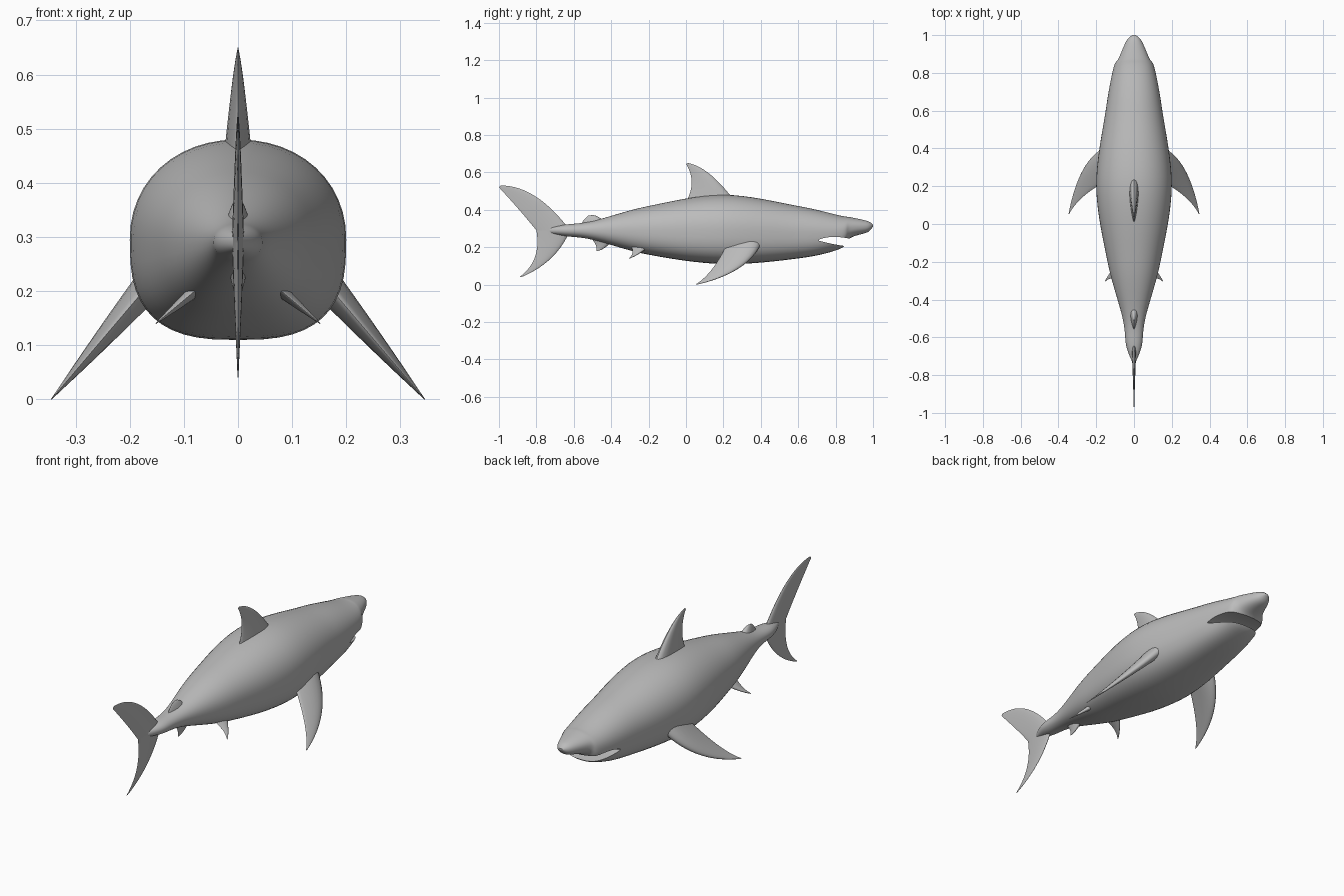
import bpy, bmesh, math
from mathutils import Vector

cube = bpy.data.objects.get("Cube")
if cube:
    bpy.data.objects.remove(cube, do_unlink=True)

shade = (0.5, 0.5, 0.5, 1)
grey = bpy.data.materials.new("shark grey")
grey.use_nodes = True
grey.diffuse_color = shade
grey.node_tree.nodes["Principled BSDF"].inputs["Base Color"].default_value = shade


def spline(rows, steps):
    """Smoothly interpolate through rows of numbers."""
    last = len(rows) - 1
    result = []
    for i in range(last):
        before, start, end, after = (Vector(rows[min(max(j, 0), last)]) for j in range(i - 1, i + 3))
        for s in range(steps):
            t = s / steps
            leave, arrive = (end - before) / 2, (after - start) / 2
            ease = t * t * (3 - 2 * t)
            result.append(start.lerp(end, ease) + leave * t * (1 - t) ** 2 - arrive * t * t * (1 - t))
    return result + [Vector(rows[last])]


def bezier(points, t):
    """Point on a three-point curve."""
    start, pull, end = (Vector(p) for p in points)
    return start.lerp(pull, t).lerp(pull.lerp(end, t), t)


def activate(obj):
    bpy.ops.object.select_all(action="DESELECT")
    obj.select_set(True)
    bpy.context.view_layer.objects.active = obj


def soften(obj):
    activate(obj)
    bpy.ops.object.shade_smooth_by_angle(angle=math.radians(45))


def loft(name, rings):
    """Skin closed rings of equal length and cap both ends."""
    bm = bmesh.new()
    loops = [[bm.verts.new(point) for point in ring] for ring in rings]
    count = len(loops[0])
    for near, far in zip(loops, loops[1:]):
        for i in range(count):
            j = (i + 1) % count
            bm.faces.new((near[i], near[j], far[j], far[i]))
    bm.faces.new(loops[0])
    bm.faces.new(loops[-1])
    bmesh.ops.recalc_face_normals(bm, faces=bm.faces)
    mesh = bpy.data.meshes.new(name)
    bm.to_mesh(mesh)
    bm.free()
    mesh.materials.append(grey)
    obj = bpy.data.objects.new(name, mesh)
    bpy.context.collection.objects.link(obj)
    return obj


def fin(name, leading, trailing, thickness, foot=0, lean=0, side=1):
    """Airfoil blade between two (y, z) edge curves, in the plane x = foot - lean * z."""
    normal = Vector((1, 0, lean)).normalized()
    steps, sides = 16, 20
    rings = []
    for s in range(steps + 1):
        t = s / steps
        front, back = bezier(leading, t), bezier(trailing, t)
        half = thickness * (1 - t) ** 1.2 + 0.001
        ring = []
        for k in range(sides):
            angle = math.tau * k / sides
            along = (1 - math.cos(angle)) / 2
            y, z = front.lerp(back, along)
            point = Vector((foot - lean * z, y, z))
            point += normal * half * math.sin(angle) * (1.2 - 0.8 * along)
            point.x *= side
            ring.append(point)
        rings.append(ring)
    soften(loft(name, rings))


def signed_power(value, exponent):
    return math.copysign(abs(value) ** exponent, value)


def clamp(value):
    return min(max(value, 0), 1)


# Body: rounded sections (y, top, bottom, half width), boxier under the belly
sections = [
    (1, 0.32, 0.31, 0.01), (0.97, 0.34, 0.28, 0.04), (0.88, 0.36, 0.25, 0.08),
    (0.82, 0.37, 0.19, 0.11), (0.6, 0.42, 0.14, 0.15), (0.2, 0.48, 0.11, 0.2),
    (-0.2, 0.42, 0.16, 0.14), (-0.5, 0.34, 0.24, 0.06), (-0.65, 0.32, 0.26, 0.04),
    (-0.75, 0.3, 0.28, 0)]
around = 48
rings = []
for y, top, bottom, half in spline(sections, 8):
    half = max(half, 0.002)
    middle, tall = (top + bottom) / 2, (top - bottom) / 2
    boxy = clamp((y + 0.6) / 0.6) * clamp((1 - y) / 0.3)
    ring = []
    for k in range(around):
        angle = math.tau * k / around
        c, s = math.cos(angle), math.sin(angle)
        exponent = 2 / (2.1 + (0.7 * boxy if s < 0 else 0))
        ring.append((half * signed_power(c, exponent), y, middle + tall * signed_power(s, exponent)))
    rings.append(ring)
body = loft("body", rings)

# Open mouth: a crescent between two lip curves, cut through the snout
upper_lip = [(0.71, 0.24), (0.78, 0.27), (0.9, 0.24)]
lower_lip = [(0.9, 0.2), (0.8, 0.21), (0.71, 0.235)]
crescent = [bezier(lip, i / 8) for lip in (upper_lip, lower_lip) for i in range(9)]
cutter = loft("mouth_cutter", [[(x, y, z) for y, z in crescent] for x in (-0.3, 0.3)])
cutter.hide_render = True
activate(body)
cut = body.modifiers.new("mouth", "BOOLEAN")
cut.operation = "DIFFERENCE"
cut.solver = "EXACT"
cut.object = cutter
bpy.ops.object.modifier_apply(modifier=cut.name)
bpy.data.objects.remove(cutter, do_unlink=True)
soften(body)

# Fins on the centre line
fin("dorsal_fin", [(0.25, 0.46), (0.12, 0.63), (0.01, 0.65)],
    [(0, 0.44), (0.06, 0.55), (0, 0.645)], thickness=0.028)
fin("second_dorsal_fin", [(-0.43, 0.33), (-0.48, 0.38), (-0.51, 0.37)],
    [(-0.56, 0.32), (-0.55, 0.35), (-0.52, 0.37)], thickness=0.025)
fin("anal_fin", [(-0.39, 0.24), (-0.43, 0.19), (-0.47, 0.18)],
    [(-0.51, 0.25), (-0.47, 0.21), (-0.48, 0.18)], thickness=0.02)

# Tail fin lobes sharing one root
tail_front, tail_fork = (-0.62, 0.29), (-0.8, 0.29)
fin("upper_tail_lobe", [tail_front, (-0.8, 0.53), (-0.99, 0.53)],
    [tail_fork, (-0.88, 0.39), (-1, 0.52)], thickness=0.012)
fin("lower_tail_lobe", [tail_front, (-0.69, 0.12), (-0.88, 0.04)],
    [tail_fork, (-0.77, 0.13), (-0.89, 0.04)], thickness=0.012)

# Paired fins, mirrored left and right
for label, side in (("left", 1), ("right", -1)):
    fin(label + "_pectoral_fin", [(0.41, 0.24), (0.35, 0.07), (0.06, 0)],
        [(0.23, 0.24), (0.15, 0.06), (0.05, 0)],
        thickness=0.035, foot=0.345, lean=0.85, side=side)
    fin(label + "_pelvic_fin", [(-0.18, 0.22), (-0.25, 0.16), (-0.3, 0.14)],
        [(-0.3, 0.22), (-0.27, 0.17), (-0.305, 0.14)],
        thickness=0.016, foot=0.32, lean=1.2, side=side)
